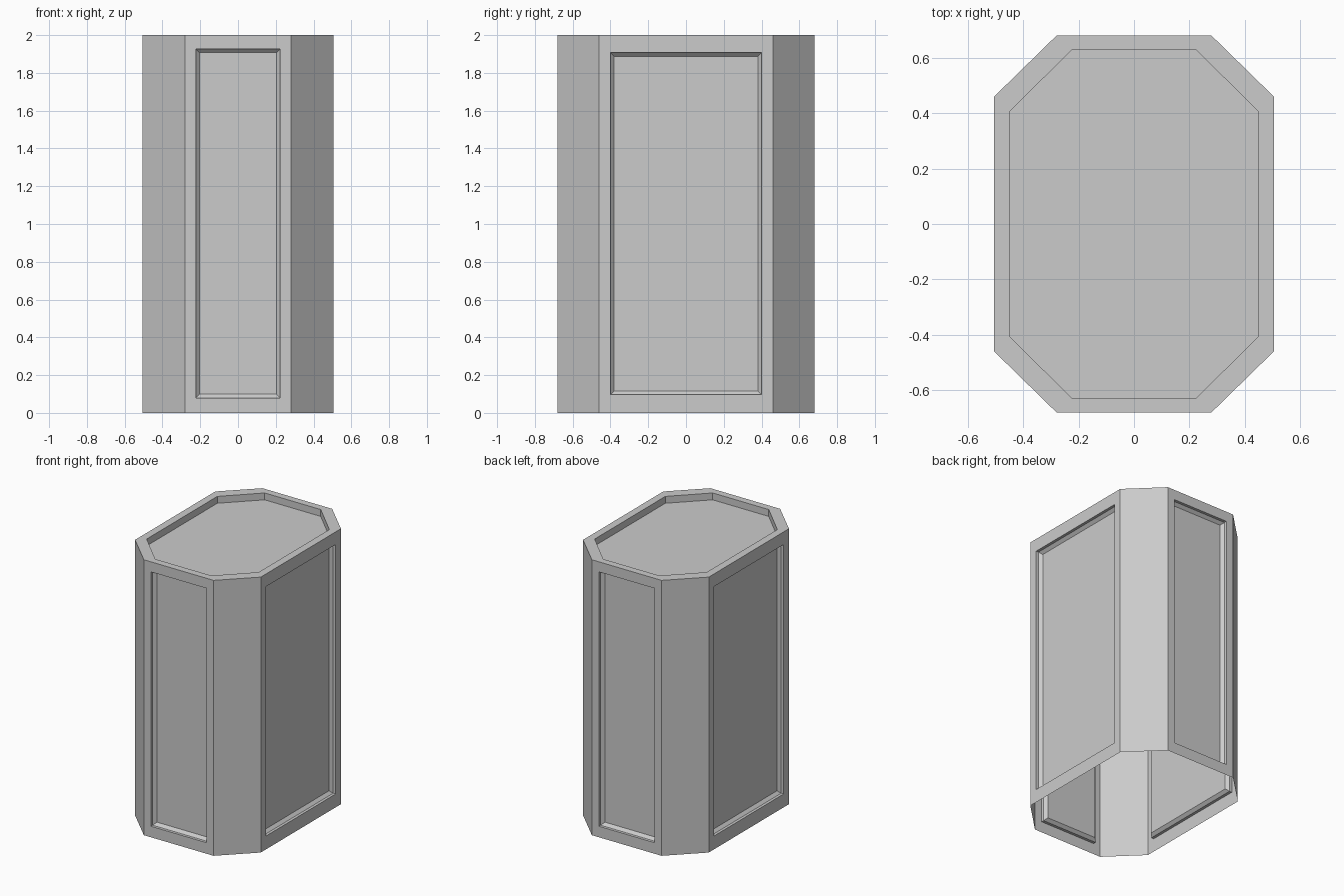
import bpy, bmesh
from mathutils import Matrix, Vector
from math import pi

if "Cube" in bpy.data.objects:
    bpy.data.objects.remove(bpy.data.objects["Cube"])

HX, HY = 0.505, 0.68      # half width and half depth
FX, FY = 0.28, 0.46       # half widths of the flat front and side faces
H = 2.0

bm = bmesh.new()


def ring(points):
    return [bm.verts.new(p) for p in points]


def bridge(a, b, sides=None):
    n = len(a)
    for i in sides or range(n):
        j = (i + 1) % n
        bm.faces.new((a[i], a[j], b[j], b[i]))


def octagon(fx, fy, hx, hy, z):
    # counterclockwise, starting on the front edge
    return ring([(-fx, -hy, z), (fx, -hy, z), (hx, -fy, z), (hx, fy, z),
                 (fx, hy, z), (-fx, hy, z), (-hx, fy, z), (-hx, -fy, z)])


def panelled_wall(angle, half, dist, opening, z0, z1):
    """Flat wall with a recessed panel: straight step, then a sloped lip."""
    turn = Matrix.Rotation(angle, 4, 'Z')

    def rect(w, a, b, depth):
        y = -dist + depth
        return ring([turn @ Vector(p) for p in
                     ((-w, y, a), (w, y, a), (w, y, b), (-w, y, b))])

    rings = [rect(half, 0, H, 0),
             rect(opening, z0, z1, 0),
             rect(opening, z0, z1, 0.02),
             rect(opening - 0.02, z0 + 0.02, z1 - 0.02, 0.04)]
    for a, b in zip(rings, rings[1:]):
        bridge(a, b)
    bm.faces.new(rings[-1])


# four panelled walls
for k in (0, pi):
    panelled_wall(k, FX, HY, 0.223, 0.08, 1.927)
    panelled_wall(k + pi / 2, FY, HX, 0.40, 0.097, 1.908)

# plain corner walls, open at the bottom
top = octagon(FX, FY, HX, HY, H)
bridge(octagon(FX, FY, HX, HY, 0), top, (1, 3, 5, 7))

# top rim and sunken lid
rim = octagon(0.225, 0.405, 0.45, 0.628, H)
lid = octagon(0.225, 0.405, 0.45, 0.628, H - 0.05)
bridge(top, rim)
bridge(rim, lid)
bm.faces.new(lid)

bmesh.ops.remove_doubles(bm, verts=bm.verts, dist=0.0005)
mesh = bpy.data.meshes.new("panelled_case")
bm.to_mesh(mesh)
bm.free()
case = bpy.data.objects.new("panelled_case", mesh)
bpy.context.collection.objects.link(case)
